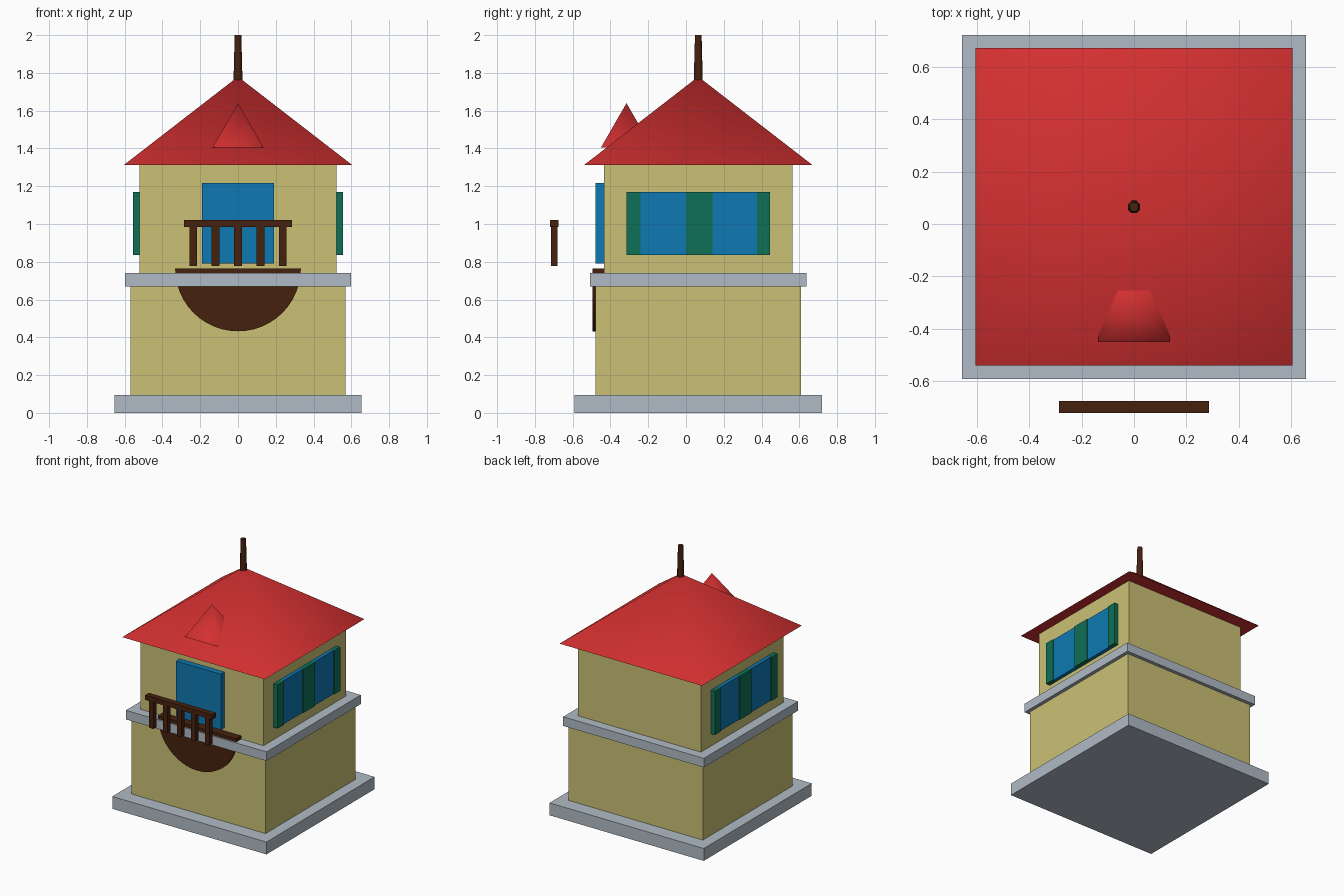
import bpy
import bmesh
import math

cube = bpy.data.objects.get("Cube")
if cube:
    bpy.data.objects.remove(cube, do_unlink=True)

MID = 0.065  # depth of the tower's centre line


def material(name, rgb):
    lin = [((c / 255 + 0.055) / 1.055) ** 2.4 for c in rgb]
    m = bpy.data.materials.new(name)
    m.use_nodes = True
    m.diffuse_color = (*lin, 1)
    m.node_tree.nodes["Principled BSDF"].inputs["Base Color"].default_value = (*lin, 1)
    return m


cream = material("cream plaster", (203, 192, 117))
red = material("red roof", (212, 48, 49))
grey = material("grey stone", (176, 187, 197))
brown = material("dark brown wood", (70, 33, 14))
blue = material("blue glass", (15, 121, 178))
green = material("green shutter", (15, 112, 86))


def add_object(name, bm, mat, smooth=None):
    bmesh.ops.recalc_face_normals(bm, faces=bm.faces)
    mesh = bpy.data.meshes.new(name)
    bm.to_mesh(mesh)
    bm.free()
    mesh.materials.append(mat)
    obj = bpy.data.objects.new(name, mesh)
    bpy.context.collection.objects.link(obj)
    if smooth:
        bpy.ops.object.select_all(action='DESELECT')
        obj.select_set(True)
        bpy.context.view_layer.objects.active = obj
        bpy.ops.object.shade_smooth_by_angle(angle=math.radians(smooth))
    return obj


def box(name, x, y, z, mat):
    """Box from (low, high) pairs on each axis."""
    bm = bmesh.new()
    bmesh.ops.create_cube(bm, size=1)
    for v in bm.verts:
        v.co = [lo + (hi - lo) * (c + 0.5) for c, (lo, hi) in zip(v.co, (x, y, z))]
    return add_object(name, bm, mat)


def block(name, half_x, half_y, z, mat):
    return box(name, (-half_x, half_x), (MID - half_y, MID + half_y), z, mat)


def cone(name, sides, r1, r2, y, z, mat, smooth=60):
    bm = bmesh.new()
    bmesh.ops.create_cone(bm, cap_ends=True, segments=sides, radius1=r1,
                          radius2=r2, depth=z[1] - z[0])
    turn = math.pi / sides
    for v in bm.verts:
        px, py, pz = v.co
        v.co = (px * math.cos(turn) - py * math.sin(turn),
                px * math.sin(turn) + py * math.cos(turn) + y,
                pz + (z[0] + z[1]) / 2)
    bmesh.ops.remove_doubles(bm, verts=bm.verts, dist=1e-5)
    return add_object(name, bm, mat, smooth)


# Storeys and stone courses
block("base_slab", 0.655, 0.655, (0, 0.095), grey)
block("lower_storey", 0.57, 0.545, (0.095, 0.67), cream)
block("stone_belt", 0.597, 0.572, (0.67, 0.74), grey)
block("upper_storey", 0.522, 0.5, (0.74, 1.312), cream)

# Roof, dormer and spire
root2 = math.sqrt(2)
cone("roof", 4, 0.605 * root2, 0, MID, (1.312, 1.78), red)
cone("roof_dormer", 4, 0.135 * root2, 0, -0.315, (1.405, 1.64), red, 85)
cone("spire", 8, 0.026, 0.019, MID, (1.75, 2.0), brown)

# Balcony door
box("balcony_door", (-0.19, 0.19), (-0.48, -0.42), (0.79, 1.217), blue)

# Half-round balcony floor
bm = bmesh.new()
arc = [math.pi * (1 + i / 24) for i in range(25)]
face = bm.faces.new([bm.verts.new((0.333 * math.cos(a), -0.495,
                                   0.765 + 0.333 * math.sin(a))) for a in arc])
ext = bmesh.ops.extrude_face_region(bm, geom=[face])
bmesh.ops.translate(bm, vec=(0, 0.07, 0),
                    verts=[g for g in ext["geom"] if isinstance(g, bmesh.types.BMVert)])
add_object("balcony_floor", bm, brown, 30)

# Railing
box("railing_top", (-0.285, 0.285), (-0.72, -0.675), (0.985, 1.022), brown)
for i in range(5):
    x = (i - 2) * 0.119
    box(f"railing_post_{i + 1}", (x - 0.02, x + 0.02), (-0.714, -0.68),
        (0.777, 0.99), brown)

# Side windows with shutters
for side, s in (("left", 1), ("right", -1)):
    for part, lo, hi, mat, out in (
            ("front_shutter", -0.315, -0.24, green, 0.557),
            ("front_window", -0.24, 0.0, blue, 0.55),
            ("middle_shutter", 0.0, 0.14, green, 0.557),
            ("back_window", 0.14, 0.375, blue, 0.55),
            ("back_shutter", 0.375, 0.445, green, 0.557)):
        box(f"{side}_{part}", sorted((s * 0.51, s * out)), (lo, hi),
            (0.835, 1.17), mat)
